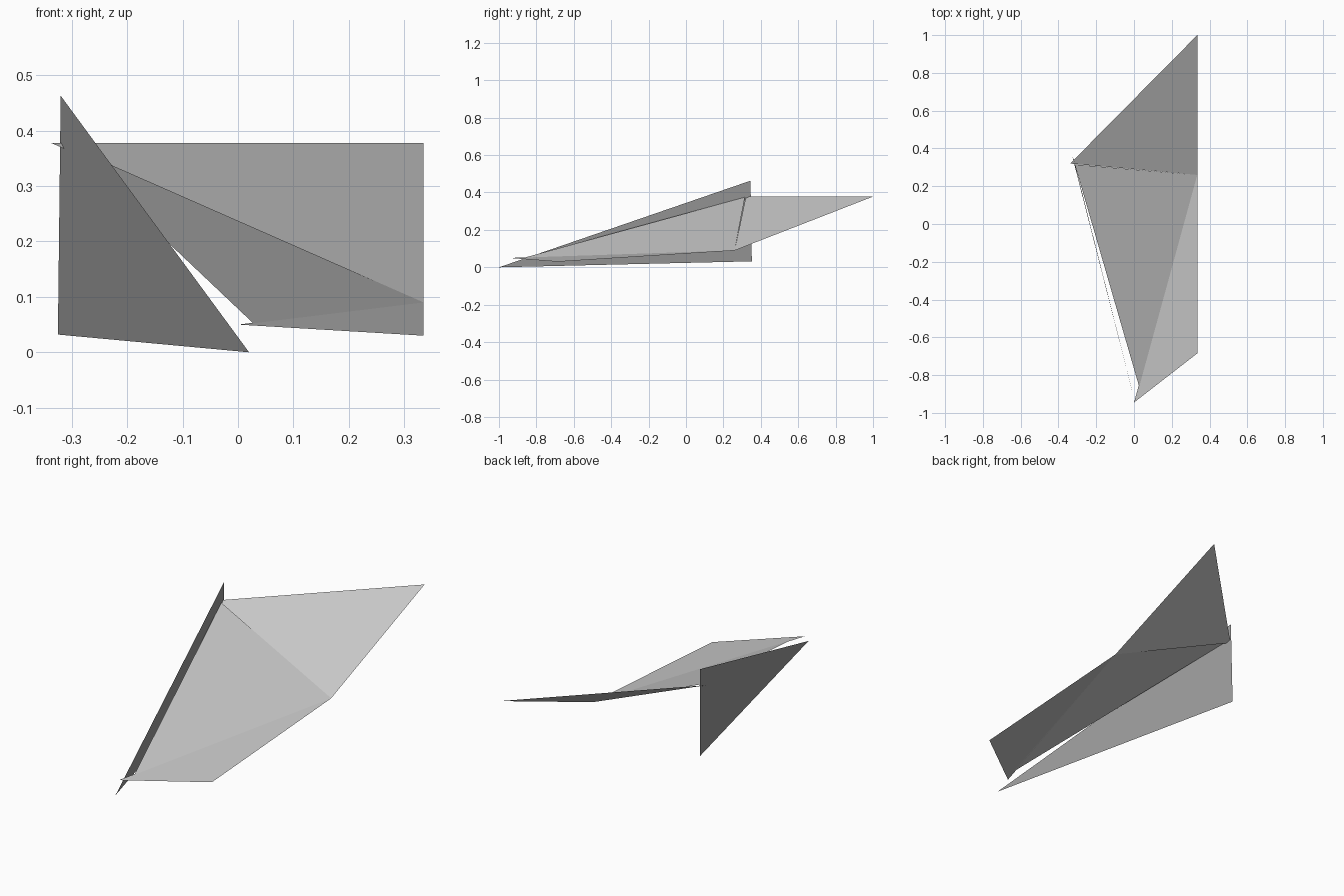
import bpy
import bmesh

cube = bpy.data.objects.get("Cube")
if cube:
    bpy.data.objects.remove(cube, do_unlink=True)


def material(name, grey):
    m = bpy.data.materials.new(name)
    m.use_nodes = True
    color = (grey, grey, grey, 1)
    m.diffuse_color = color
    m.node_tree.nodes["Principled BSDF"].inputs["Base Color"].default_value = color
    return m


def sheet(name, points, mat):
    """One flat triangular sheet."""
    bm = bmesh.new()
    bm.faces.new([bm.verts.new(p) for p in points])
    mesh = bpy.data.meshes.new(name)
    bm.to_mesh(mesh)
    bm.free()
    mesh.materials.append(mat)
    obj = bpy.data.objects.new(name, mesh)
    bpy.context.collection.objects.link(obj)
    return obj


light_grey = material("light grey", 0.6)
dark_grey = material("dark grey", 0.33)

# Shared wing corner on the outer side
outer_fold = (0.335, 0.26, 0.09)

# Rear, middle and front wing panels, facing up
sheet("rear_wing_panel",
      [(-0.338, 0.32, 0.378), outer_fold, (0.335, 1.0, 0.378)], light_grey)
sheet("middle_wing_panel",
      [(-0.313, 0.315, 0.375), (0.03, -0.87, 0.05), outer_fold], light_grey)
sheet("front_wing_panel",
      [(0.0, -0.945, 0.05), (0.335, -0.685, 0.03), outer_fold], light_grey)

# Upright keel crossing the inner wing edge
sheet("keel_fin",
      [(0.02, -1.0, 0.0), (-0.32, 0.345, 0.463), (-0.325, 0.352, 0.032)], dark_grey)
